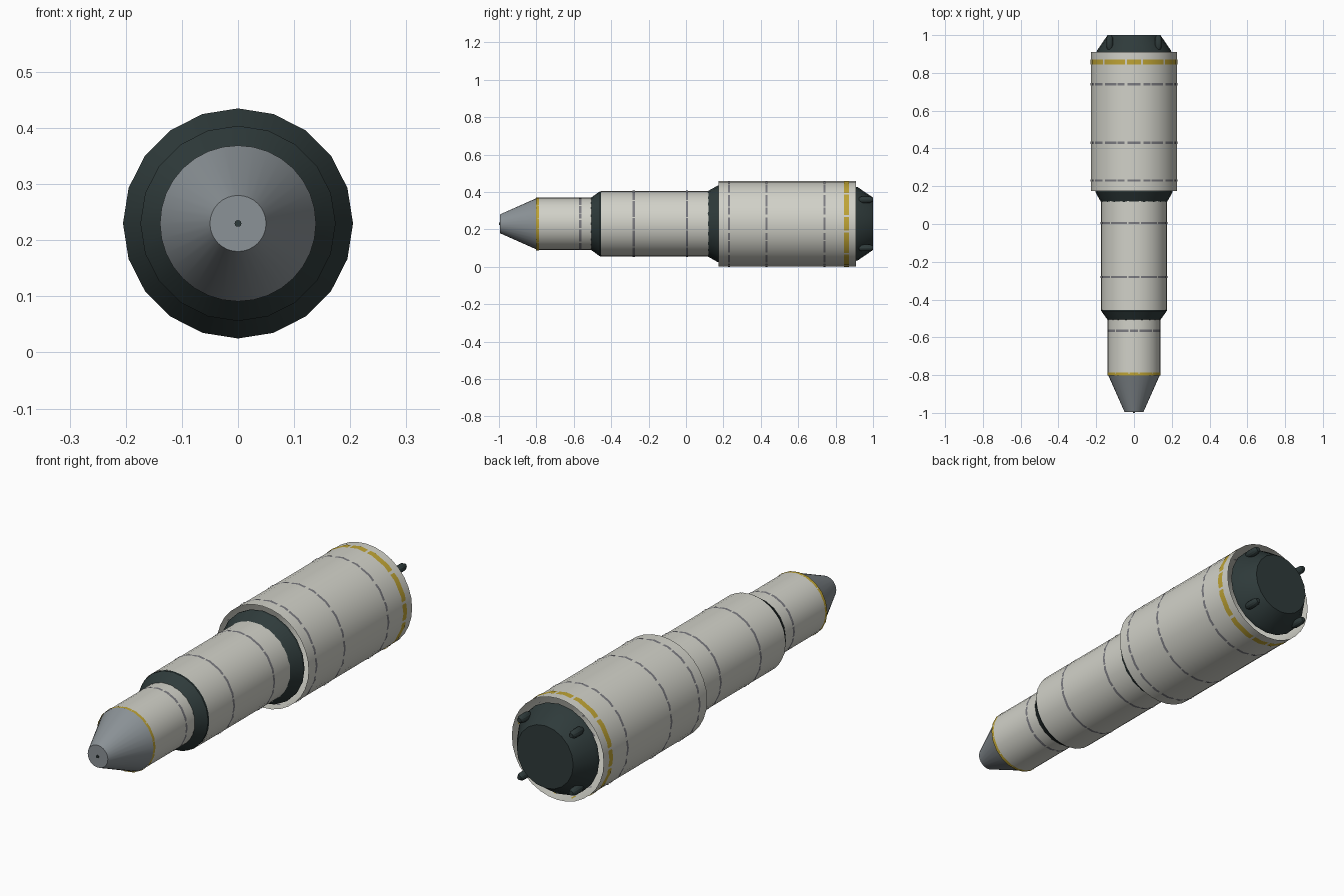
import bpy, bmesh, math

if "Cube" in bpy.data.objects:
    bpy.data.objects.remove(bpy.data.objects["Cube"])

CZ = 0.23  # height of the long axis


def mat(name, rgb):
    m = bpy.data.materials.new(name)
    m.diffuse_color = (*rgb, 1)
    m.use_nodes = True
    m.node_tree.nodes["Principled BSDF"].inputs["Base Color"].default_value = m.diffuse_color
    return m


WHITE = mat("off_white", (0.64, 0.64, 0.58))
DARK = mat("dark_slate", (0.028, 0.043, 0.043))
NOSE = mat("nose_grey", (0.26, 0.29, 0.31))
SEAM = mat("seam_grey", (0.20, 0.20, 0.22))
GOLD = mat("gold", (0.52, 0.37, 0.035))


def lathe(name, profile, sides, material, close_front=False, close_back=False, x=0, z=CZ):
    """Revolve (y, radius) points around a line along y; open unless closed."""
    bm = bmesh.new()
    rings = []
    for y, r in profile:
        rings.append([bm.verts.new((x + r * math.cos(2 * math.pi * i / sides), y,
                                    z + r * math.sin(2 * math.pi * i / sides)))
                      for i in range(sides)])
    for a, b in zip(rings, rings[1:]):
        for i in range(sides):
            j = (i + 1) % sides
            bm.faces.new((a[i], b[i], b[j], a[j]))
    if close_front:
        bm.faces.new(rings[0])
    if close_back:
        bm.faces.new(rings[-1][::-1])
    # outward facing normals
    bm.normal_update()
    for f in bm.faces:
        c = f.calc_center_median()
        mid_y = (profile[0][0] + profile[-1][0]) / 2
        if (c.x - x) * f.normal.x + (c.z - z) * f.normal.z + (c.y - mid_y) * abs(f.normal.y) * f.normal.y < 0:
            f.normal_flip()
    me = bpy.data.meshes.new(name)
    bm.to_mesh(me)
    bm.free()
    me.materials.append(material)
    ob = bpy.data.objects.new(name, me)
    bpy.context.collection.objects.link(ob)
    bpy.ops.object.select_all(action='DESELECT')
    ob.select_set(True)
    bpy.context.view_layer.objects.active = ob
    bpy.ops.object.shade_smooth_by_angle(angle=math.radians(25))
    return ob


# Three open hull tubes, stepping up in size toward the back
lathe("rear_hull", [(0.175, 0.228), (0.91, 0.228)], 32, WHITE)
lathe("middle_hull", [(-0.455, 0.1755), (0.125, 0.1755)], 32, WHITE)
lathe("front_hull", [(-0.795, 0.140), (-0.50, 0.140)], 32, WHITE)

# Dark flared collars between the tubes
lathe("rear_collar", [(0.115, 0.174), (0.17, 0.205), (0.18, 0.205)], 20, DARK)
lathe("front_collar", [(-0.51, 0.138), (-0.46, 0.174), (-0.45, 0.174)], 20, DARK)

# Nose cone with a flat tip and a small sensor
lathe("nose_cone", [(-0.995, 0.05), (-0.795, 0.139)], 32, NOSE, close_front=True)
lathe("nose_sensor", [(-1.0, 0.006), (-0.994, 0.006)], 12, DARK, close_front=True)

# Tail cap
lathe("tail_cap", [(0.90, 0.20), (0.918, 0.196), (1.0, 0.14)], 20, DARK, close_back=True)

# Four small thrusters around the tail cap
for k in range(4):
    a = math.radians(45 + 90 * k)
    lathe(f"thruster_{k + 1}", [(0.925, 0.012), (0.94, 0.018), (0.985, 0.017), (1.0, 0.010)],
          12, DARK, True, True, 0.182 * math.cos(a), CZ + 0.182 * math.sin(a))

# Seam bands: 20-sided rings whose corners break through the hull as dashes
for n, (y, r) in enumerate([(0.23, 0.23), (0.43, 0.23), (0.74, 0.23),
                            (0.005, 0.1773), (-0.28, 0.1773), (-0.565, 0.1413)]):
    lathe(f"seam_band_{n + 1}", [(y - 0.006, r), (y + 0.006, r)], 20, SEAM)

# Gold bands
lathe("rear_gold_band", [(0.845, 0.2302), (0.872, 0.2302)], 20, GOLD)
lathe("front_gold_band", [(-0.801, 0.1415), (-0.787, 0.1415)], 20, GOLD)
